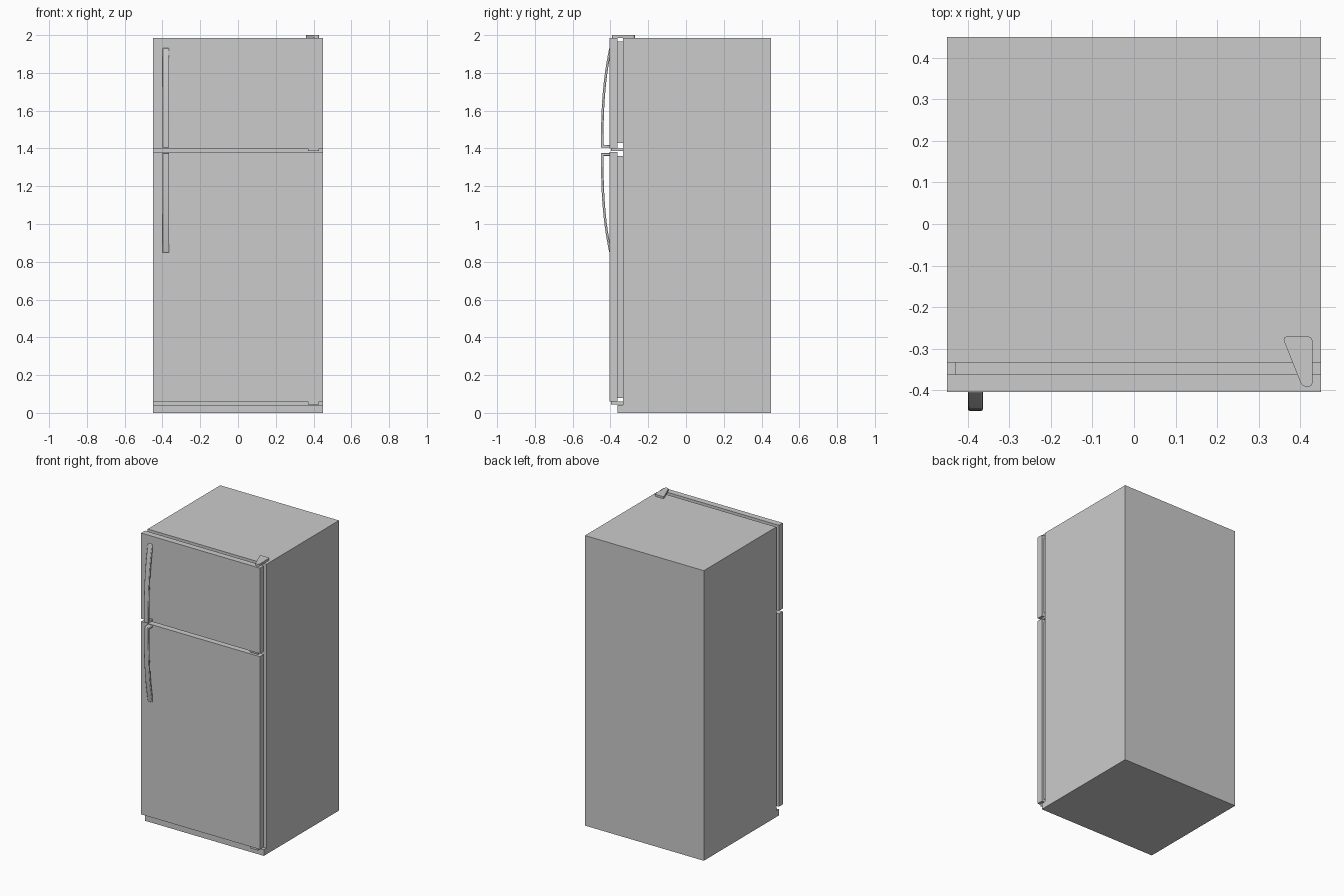
import bpy, bmesh
from mathutils import Vector

if "Cube" in bpy.data.objects:
    bpy.data.objects.remove(bpy.data.objects["Cube"])


def prism(name, points, offset):
    """Extrude a closed planar outline along the offset vector."""
    bm = bmesh.new()
    face = bm.faces.new([bm.verts.new(p) for p in points])
    ext = bmesh.ops.extrude_face_region(bm, geom=[face], use_keep_orig=True)
    top = [g for g in ext["geom"] if isinstance(g, bmesh.types.BMVert)]
    bmesh.ops.translate(bm, verts=top, vec=Vector(offset))
    bmesh.ops.recalc_face_normals(bm, faces=bm.faces)
    mesh = bpy.data.meshes.new(name)
    bm.to_mesh(mesh)
    bm.free()
    obj = bpy.data.objects.new(name, mesh)
    bpy.context.collection.objects.link(obj)
    return obj


def box(name, x0, x1, y0, y1, z0, z1):
    base = [(x0, y0, z0), (x1, y0, z0), (x1, y1, z0), (x0, y1, z0)]
    return prism(name, base, (0, 0, z1 - z0))


def smooth(obj):
    bpy.ops.object.select_all(action='DESELECT')
    obj.select_set(True)
    bpy.context.view_layer.objects.active = obj
    bpy.ops.object.shade_smooth_by_angle(angle=0.6)


W = 0.45             # half width
BODY_Y = -0.334      # cabinet front
DOOR_BACK, DOOR_FRONT = -0.363, -0.405
TOP = 1.986
SPLIT = 1.39         # middle of the gap between the doors

# Cabinet and kick plate
box("cabinet", -W, W, BODY_Y, 0.45, 0, TOP)
box("kick_plate", -W, W, DOOR_BACK, BODY_Y, 0, 0.042)

# Doors with inset gaskets behind them
for part, z0, z1 in (("freezer", 1.40, TOP), ("fridge", 0.06, 1.38)):
    box(part + "_door", -W, W, DOOR_FRONT, DOOR_BACK, z0, z1)
    inset_bottom = 0.03 if part == "freezer" else 0.02
    box(part + "_gasket", -0.43, 0.43, DOOR_BACK, BODY_Y,
        z0 + inset_bottom, z1 - 0.02)


def hinge(name, z0, z1, y_back):
    """Tapered hinge plate with rounded corners."""
    outline = [(0.362, y_back), (0.43, y_back), (0.43, -0.392), (0.403, -0.392),
               (0.36, -0.285)]
    outline = [(0.357, y_back), (0.43, y_back), (0.43, -0.392), (0.405, -0.392)]
    rounded = []
    n = len(outline)
    for i, p in enumerate(outline):
        p = Vector(p)
        a = (Vector(outline[i - 1]) - p).normalized() * 0.013
        b = (Vector(outline[(i + 1) % n]) - p).normalized() * 0.013
        for k in range(5):
            t = k / 4
            q = p + a * (1 - t) ** 2 + b * t ** 2
            rounded.append((q.x, q.y, z0))
    smooth(prism(name, rounded, (0, 0, z1 - z0)))


# Hinges: top cover, and plates below each door
hinge("top_hinge", TOP, 2.0, -0.271)
for name, z0, z1 in (("middle_hinge", 1.387, 1.40), ("bottom_hinge", 0.045, 0.06)):
    box(name, 0.37, 0.43, -0.398, BODY_Y, z0, z1)


def handle(name, side):
    """Bowed strip with a foot at the door gap, mirrored by side."""
    steps, z_start, length, thick = 14, 0.014, 0.528, 0.013
    outer = [(-0.45 + 0.044 * (i / steps) ** 2.6, z_start + length * i / steps)
             for i in range(steps + 1)]
    inner = [(y + thick, z) for y, z in reversed(outer) if z > z_start + 0.02]
    foot = [(-0.45 + thick, z_start + 0.015), (-0.40, z_start + 0.015),
            (-0.40, z_start)]
    pts = [(-0.4, y, SPLIT + side * z) for y, z in outer + inner + foot]
    obj = prism(name, pts, (0.036, 0, 0))
    bevel = obj.modifiers.new("rounded_edges", 'BEVEL')
    bevel.width = 0.004
    bevel.segments = 2
    bevel.limit_method = 'ANGLE'
    bevel.use_clamp_overlap = False
    smooth(obj)


# Door handles meeting at the gap
handle("freezer_handle", 1)
handle("fridge_handle", -1)
